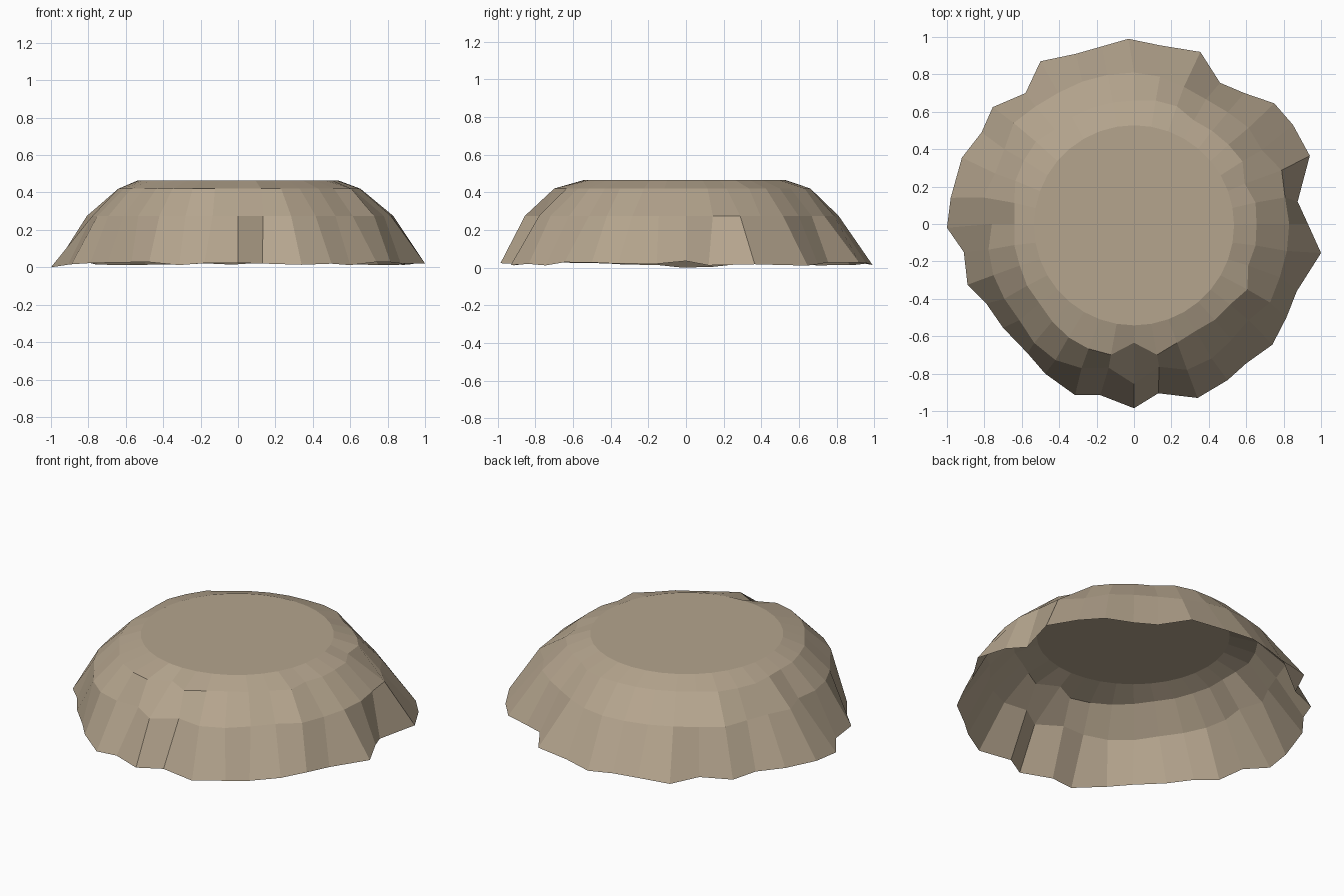
import bpy, bmesh, random
from math import cos, sin, radians

random.seed(4)
N = 36  # one column of facets every 10 degrees, counter-clockwise from +x

# Jagged foot outline (x, y)
foot = [(.93, 0), (.875, .12), (.94, .365), (.85, .53), (.75, .645), (.59, .70),
        (.46, .755), (.355, .92), (.14, .955), (-.03, .99), (-.17, .95), (-.31, .91),
        (-.50, .87), (-.58, .70), (-.755, .625), (-.815, .49), (-.92, .355), (-.98, .14),
        (-1, -.02), (-.91, -.15), (-.89, -.325), (-.79, -.425), (-.70, -.555), (-.57, -.69),
        (-.475, -.80), (-.315, -.915), (-.18, -.915), (0, -.985), (.13, -.905), (.34, -.93),
        (.50, -.835), (.60, -.745), (.74, -.645), (.815, -.50), (.87, -.36), (1, -.155)]

# Radii of the two rough middle rings
waist = [.83, .82, .84, .79, .80, .78, .77, .78, .80, .81, .81, .81,
         .81, .82, .84, .80, .79, .82, .76, .79, .80, .80, .80, .83,
         .84, .82, .78, .855, .775, .83, .83, .81, .80, .84, .83, .83]
shoulder = [.655, .66, .63, .67, .66, .65, .64, .67, .67, .66, .66, .66,
            .66, .66, .685, .68, .675, .65, .64, .65, .65, .66, .66, .68,
            .70, .71, .71, .635, .71, .675, .66, .67, .67, .70, .65, .66]


def ring(radii, z, cy=0.0):
    return [(r * cos(radians(10 * i)), r * sin(radians(10 * i)) + cy, z)
            for i, r in enumerate(radii)]


foot_z = [random.uniform(.01, .03) for _ in range(N)]
foot_z[0], foot_z[17], foot_z[18], foot_z[35] = .035, .004, 0, .02

rings = [[(x, y, z) for (x, y), z in zip(foot, foot_z)],
         ring(waist, .275),
         ring(shoulder, .42),
         ring([.535] * N, .465, -.007)]

# Open-bottomed rock shell: three bands of facets and a flat top
bm = bmesh.new()
loops = [[bm.verts.new(p) for p in r] for r in rings]
for lo, hi in zip(loops, loops[1:]):
    for i in range(N):
        j = (i + 1) % N
        bm.faces.new((lo[i], lo[j], hi[j], hi[i]))
bm.faces.new(loops[-1])

mesh = bpy.data.meshes.new("rock_plateau")
bm.to_mesh(mesh)
bm.free()
rock = bpy.data.objects.new("rock_plateau", mesh)
bpy.context.collection.objects.link(rock)

# Sandy stone colour
mat = bpy.data.materials.new("sandstone")
mat.diffuse_color = (.46, .375, .27, 1)
mesh.materials.append(mat)
